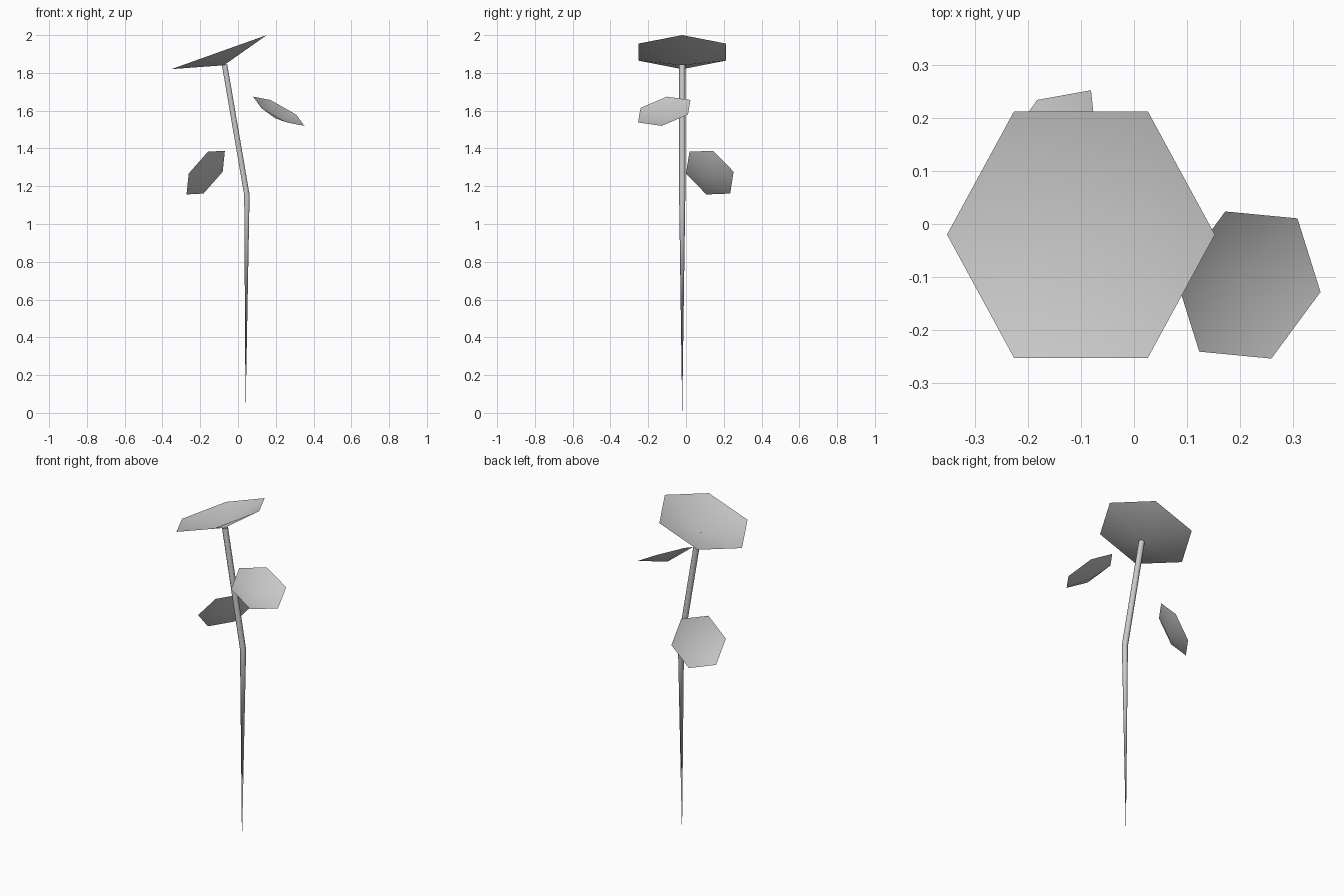
import bpy, bmesh, math
from mathutils import Vector

if "Cube" in bpy.data.objects:
    bpy.data.objects.remove(bpy.data.objects["Cube"])


def make_object(name, bm):
    bmesh.ops.recalc_face_normals(bm, faces=bm.faces)
    for f in bm.faces:
        f.smooth = True
    mesh = bpy.data.meshes.new(name)
    bm.to_mesh(mesh)
    bm.free()
    obj = bpy.data.objects.new(name, mesh)
    bpy.context.collection.objects.link(obj)
    return obj


def ring(bm, centre, u, v, radius, count=6):
    return [bm.verts.new(centre + radius * (math.cos(a) * u + math.sin(a) * v))
            for a in (math.tau * i / count for i in range(count))]


def hex_cup(name, centre, normal, corner, radius, depth):
    """Open shallow six-sided cone, its rim facing along the normal."""
    c, n = Vector(centre), Vector(normal).normalized()
    u = Vector(corner)
    u = (u - u.dot(n) * n).normalized()
    bm = bmesh.new()
    rim = ring(bm, c, u, n.cross(u), radius)
    apex = bm.verts.new(c - depth * n)
    for i in range(6):
        bm.faces.new((apex, rim[i], rim[(i + 1) % 6]))
    obj = make_object(name, bm)
    # the visible inner side faces the rim opening
    if obj.data.polygons[0].normal.dot(n) < 0:
        obj.data.flip_normals()
    return obj


# Flower head and two leaves
hex_cup("flower_head", (-0.10, -0.02, 1.91), (-0.336, 0, 0.942), (0.942, 0, 0.336), 0.268, 0.074)
hex_cup("right_leaf", (0.2155, -0.115, 1.597), (0.466, -0.222, 0.857), (0.1355, -0.013, -0.077), 0.157, 0.043)
hex_cup("left_leaf", (-0.171, 0.126, 1.272), (-0.696, 0.476, 0.536), (0.10, 0.018, 0.114), 0.155, 0.043)

# Stem: pointed at the ground, bent in the middle, ending under the head
bm = bmesh.new()
tip = bm.verts.new((0.04, -0.02, 0.0))
side = Vector((0, 1, 0))
bend = ring(bm, Vector((0.047, -0.02, 1.154)), side, Vector((1, 0, 0.1)), 0.0165)
top = ring(bm, Vector((-0.071, -0.02, 1.843)), side, Vector((0.98, 0, 0.17)), 0.0165)
for i in range(6):
    j = (i + 1) % 6
    bm.faces.new((tip, bend[i], bend[j]))
    bm.faces.new((bend[i], top[i], top[j], bend[j]))
make_object("stem", bm)
